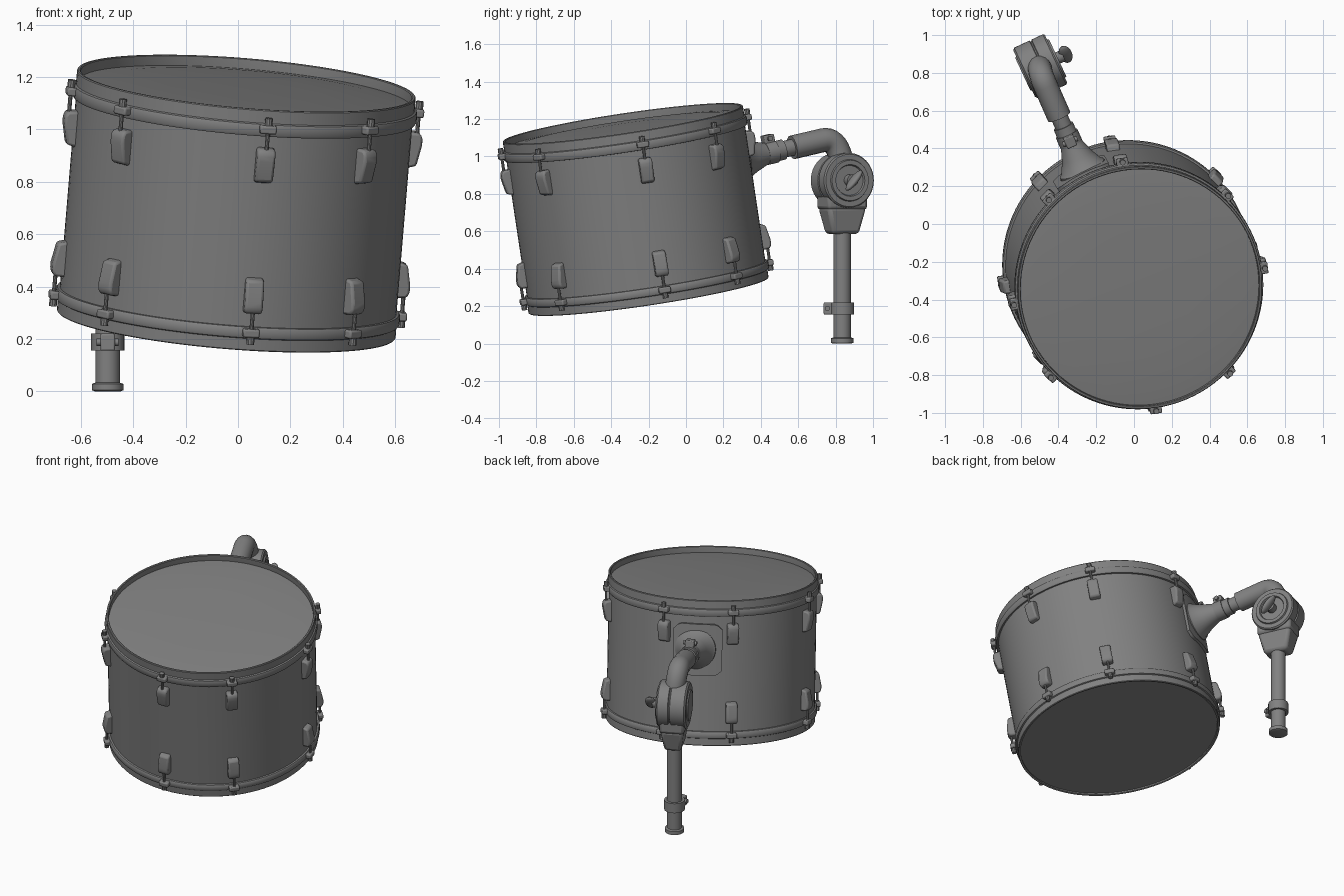
import bpy, bmesh, math
from mathutils import Matrix, Vector

if "Cube" in bpy.data.objects:
    bpy.data.objects.remove(bpy.data.objects["Cube"])

grey = bpy.data.materials.new("dark_grey")
grey.diffuse_color = (0.22, 0.22, 0.22, 1)
grey.use_nodes = True
grey.node_tree.nodes["Principled BSDF"].inputs["Base Color"].default_value = grey.diffuse_color

# ---------- helpers ----------
def finish(name, bm, M=Matrix(), bevel=0.0):
    bmesh.ops.recalc_face_normals(bm, faces=bm.faces)
    me = bpy.data.meshes.new(name)
    bm.to_mesh(me)
    bm.free()
    ob = bpy.data.objects.new(name, me)
    ob.matrix_world = M
    bpy.context.collection.objects.link(ob)
    me.materials.append(grey)
    if bevel:
        mod = ob.modifiers.new("bevel", 'BEVEL')
        mod.width, mod.segments = bevel, 2
    return ob

def lathe(name, profile, M=Matrix(), seg=32, closed=False):
    """Spin (radius, height) points around the local z axis."""
    bm = bmesh.new()
    vs = [bm.verts.new((r, 0, z)) for r, z in profile]
    n = len(vs)
    edges = [bm.edges.new((vs[i], vs[(i + 1) % n])) for i in range(n if closed else n - 1)]
    bmesh.ops.spin(bm, geom=vs + edges, cent=(0, 0, 0), axis=(0, 0, 1),
                   angle=math.tau, steps=seg, use_duplicate=False)
    bmesh.ops.remove_doubles(bm, verts=bm.verts, dist=1e-5)
    return finish(name, bm, M)

def rod(name, r, z0, z1, M=Matrix(), seg=16):
    return lathe(name, [(0, z0), (r, z0), (r, z1), (0, z1)], M, seg)

def box(name, lo, hi, M=Matrix(), bevel=0.0, taper=1.0):
    lo, hi = Vector(lo), Vector(hi)
    bm = bmesh.new()
    bmesh.ops.create_cube(bm, size=1)
    for v in bm.verts:
        k = taper if v.co.z < 0 else 1
        v.co = Vector([(lo[i] + hi[i]) / 2 + v.co[i] * (hi[i] - lo[i]) * (k if i < 2 else 1)
                       for i in range(3)])
    return finish(name, bm, M, bevel)

def extrude_y(name, pts, half, M, bevel):
    """Extrude an x-z outline to both sides along y."""
    bm = bmesh.new()
    f = bm.faces.new([bm.verts.new((x, -half, z)) for x, z in pts])
    ext = bmesh.ops.extrude_face_region(bm, geom=[f])["geom"]
    bmesh.ops.translate(bm, vec=(0, 2 * half, 0),
                        verts=[g for g in ext if isinstance(g, bmesh.types.BMVert)])
    return finish(name, bm, M, bevel)

def aim(origin, direction):
    return Matrix.Translation(origin) @ Vector(direction).to_track_quat('Z', 'Y').to_matrix().to_4x4()

# ---------- tilted drum ----------
H, R = 0.933, 0.645
normal = Vector((0.084, -0.150, 1)).normalized()
tilt = Vector((0, 0, 1)).rotation_difference(normal).to_matrix().to_4x4()
D = Matrix.Translation((-0.045, -0.20, 0.257)) @ tilt
flip = Matrix.Translation((0, 0, H)) @ Matrix.Scale(-1, 4, (0, 0, 1))

lathe("shell", [(R, 0.05), (R, H - 0.07)], D, 96)
lathe("top_head", [(0, H - 0.022), (0.3, H - 0.025), (0.55, H - 0.032), (0.636, H - 0.04)], D, 96)
lathe("bottom_head", [(0, 0.012), (0.636, 0.012)], D, 96)
hoop = [(0.634, 0.06), (0.634, 0.003), (0.638, 0), (0.646, 0), (0.649, 0.004), (0.649, 0.052),
        (0.657, 0.056), (0.660, 0.064), (0.660, 0.094), (0.655, 0.102), (0.640, 0.104)]
lathe("bottom_hoop", [(r, z * 0.9) for r, z in hoop], D, 96, True)
lathe("top_hoop", [(r, H - z) for r, z in hoop], D, 96, True)

# lugs, tension rods and claws in pairs around both ends
lug = [(0.635, 0.145), (0.680, 0.147), (0.692, 0.165), (0.692, 0.195), (0.676, 0.275), (0.635, 0.285)]
for k in range(4):
    for side in (-19, 19):
        turn = Matrix.Rotation(math.radians(117 + side + 90 * k), 4, 'Z')
        for end, F in (("bottom", Matrix()), ("top", flip)):
            M = D @ F @ turn
            # mirrored parts are baked so their normals stay outward
            P = M @ Matrix.Translation((0.673, 0, 0))
            parts = [extrude_y(end + "_lug", lug, 0.035, M, 0.010),
                     box(end + "_claw", (0.645, -0.032, 0.056), (0.690, 0.032, 0.088), M, 0.007),
                     rod(end + "_tension_rod", 0.008, 0.04, 0.16, P, 10),
                     rod(end + "_rod_head", 0.015, 0.028, 0.056, P, 10)]
            for ob in parts:
                ob.data.transform(ob.matrix_world)
                if ob.matrix_world.determinant() < 0:
                    ob.data.flip_normals()
                ob.matrix_world = Matrix()

# ---------- curved mounting plate ----------
bm = bmesh.new()
hw, hh, c = 0.15, 0.165, 0.035
rows = []
for i in range(13):
    t = -hw + 2 * hw * i / 12
    top = hh - max(0, abs(t) - (hw - c))
    a = math.radians(117) + t / R
    rows.append([bm.verts.new((r * math.cos(a), r * math.sin(a), H - 0.315 + s * top))
                 for r, s in ((0.64, -1), (0.663, -1), (0.663, 1), (0.64, 1))])
for a, b in zip(rows, rows[1:]):
    for j in range(4):
        bm.faces.new((a[j], a[(j + 1) % 4], b[(j + 1) % 4], b[j]))
bm.faces.new(rows[0])
bm.faces.new(rows[-1])
finish("mount_plate", bm, D)

# ---------- arm ----------
A, E = Vector((-0.268, 0.277, 0.98)), Vector((-0.487, 0.775, 1.097))
joint = Vector((-0.498, 0.835, 0.872))
arm = (E - A).normalized()
L = (E - A).length
ARM = aim(A, arm)
lathe("mount_cone", [(0, -0.01), (0.128, -0.01), (0.128, 0.02), (0.115, 0.03), (0.085, 0.09),
                     (0.064, 0.15), (0.055, 0.18), (0.055, 0.27), (0, 0.27)], ARM)
rod("arm_tube", 0.045, 0.2, 0.40, ARM, 28)

def clamp(name, M, r, z0, z1, ang):
    """Ring collar with a split ear and a cross bolt."""
    lathe(name, [(0, z0), (r, z0), (r, z1), (0, z1)], M, 28)
    T = M @ Matrix.Rotation(ang, 4, 'Z')
    box(name + "_ear", (r - 0.02, -0.028, z0), (r + 0.035, 0.028, z1), T, 0.006)
    mid = T @ Vector((r + 0.015, 0, (z0 + z1) / 2))
    rod(name + "_bolt", 0.014, -0.042, 0.042, aim(mid, T.to_3x3() @ Vector((0, 1, 0))), 12)

up = ARM.to_3x3().inverted() @ Vector((0, 0, 1))
clamp("arm_clamp", ARM, 0.062, 0.165, 0.225, math.atan2(up.y, up.x))

# thick sleeve that bends down into the joint
start = A + arm * 0.325
b0, b1, b2 = E - arm * 0.05, E + arm * 0.045, joint + Vector((0, 0.005, 0.06))
path = [start] + [b0 * (1 - t) ** 2 + b1 * 2 * t * (1 - t) + b2 * t * t
                  for t in [i / 10 for i in range(11)]]
cu = bpy.data.curves.new("elbow_arm", 'CURVE')
cu.dimensions, cu.bevel_depth, cu.bevel_resolution, cu.use_fill_caps = '3D', 0.064, 6, True
sp = cu.splines.new('POLY')
sp.points.add(len(path) - 1)
for p, co in zip(sp.points, path):
    p.co = (*co, 1)
cu.materials.append(grey)
bpy.context.collection.objects.link(bpy.data.objects.new("elbow_arm", cu))

# ---------- swivel joint ----------
axis = Vector((0.906, 0.423, 0))
J = aim(joint, axis)
lathe("swivel_joint", [(0, -0.10), (0.095, -0.10), (0.10, -0.092), (0.135, -0.092), (0.147, -0.082),
                       (0.147, 0.006), (0.140, 0.010), (0.140, 0.016), (0.147, 0.020),
                       (0.147, 0.085), (0.140, 0.094), (0.112, 0.094), (0.108, 0.104),
                       (0.085, 0.104), (0.080, 0.092), (0, 0.092)], J, 48)
rod("wing_nut_hub", 0.032, 0.08, 0.135, J, 20)
bm = bmesh.new()
bmesh.ops.create_uvsphere(bm, u_segments=20, v_segments=12, radius=1)
bmesh.ops.scale(bm, vec=(0.070, 0.020, 0.034), verts=bm.verts)
finish("wing_nut", bm, J @ Matrix.Translation((0, 0, 0.15)) @ Matrix.Rotation(math.radians(50), 4, 'Z'))

# ---------- post ----------
POST = Matrix.Translation((joint.x, joint.y, 0)) @ Matrix.Rotation(math.atan2(0.423, 0.906), 4, 'Z')
box("joint_housing", (-0.08, -0.118, 0.715), (0.08, 0.118, 0.84), POST, 0.02)
box("joint_socket", (-0.075, -0.115, 0.585), (0.075, 0.115, 0.73), POST, 0.02, 0.70)
lathe("post", [(0, 0), (0.050, 0), (0.060, 0.004), (0.060, 0.028), (0.047, 0.033),
               (0.047, 0.62), (0, 0.62)], POST)
clamp("post_clamp", POST, 0.064, 0.155, 0.220, math.radians(-115))

# ---------- smooth shading with sharp edges ----------
for ob in bpy.context.scene.objects:
    ob.select_set(ob.type == 'MESH')
    if ob.type == 'MESH':
        bpy.context.view_layer.objects.active = ob
bpy.ops.object.shade_smooth_by_angle(angle=math.radians(35))
